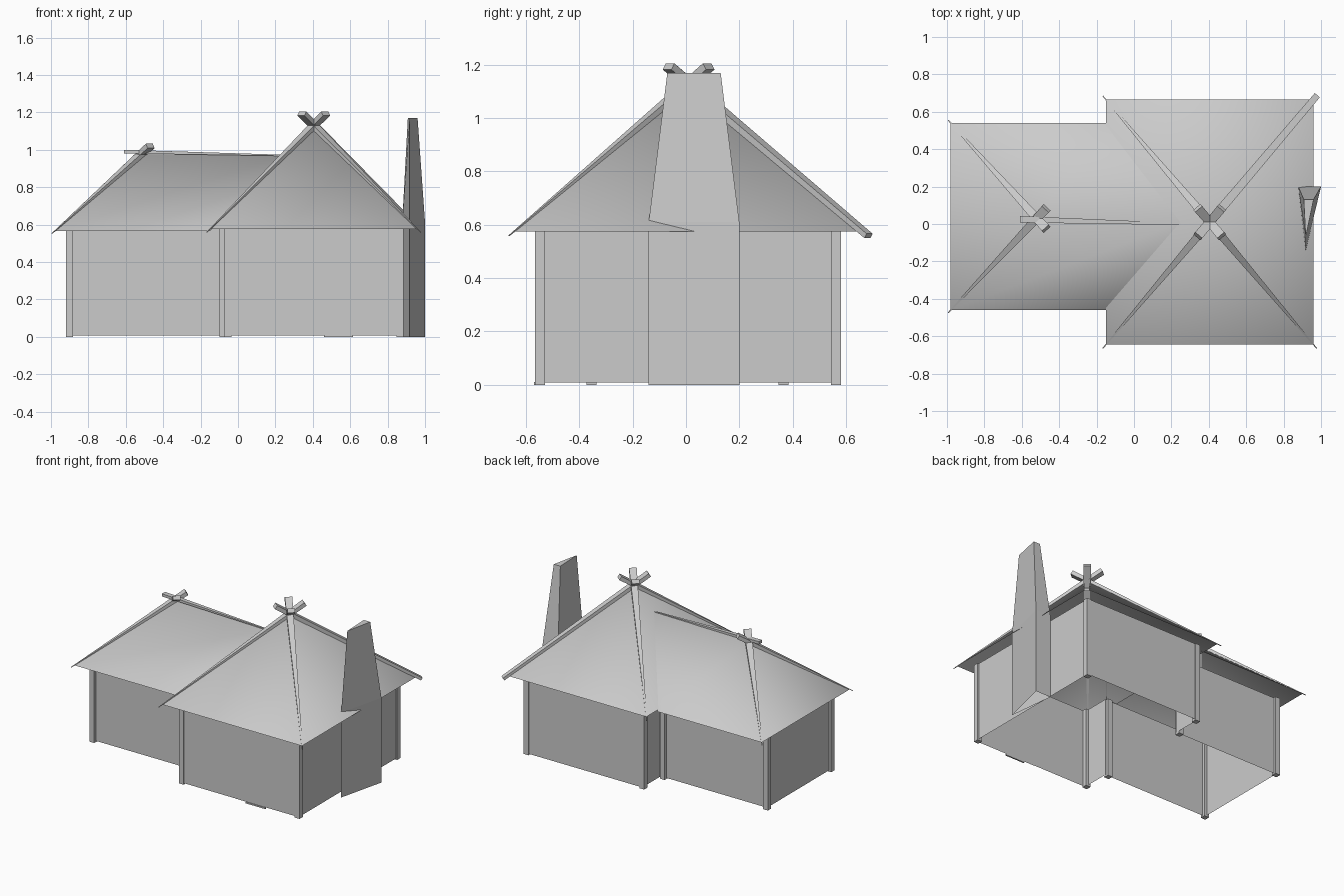
import bpy
from mathutils import Vector

if "Cube" in bpy.data.objects:
    bpy.data.objects.remove(bpy.data.objects["Cube"])


def mesh_object(name, verts, faces, smooth=False):
    me = bpy.data.meshes.new(name)
    me.from_pydata([tuple(v) for v in verts], [], faces)
    me.update()
    if smooth:
        me.shade_smooth()
    ob = bpy.data.objects.new(name, me)
    bpy.context.collection.objects.link(ob)
    return ob


def loft(name, bottom, top, caps=True):
    """Skin two matching loops; caps close the ends."""
    n = len(bottom)
    faces = [(i, (i + 1) % n, n + (i + 1) % n, n + i) for i in range(n)]
    if caps:
        faces += [tuple(reversed(range(n))), tuple(range(n, 2 * n))]
    return mesh_object(name, list(bottom) + list(top), faces)


def box(name, x0, x1, y0, y1, z0, z1):
    ring = [(x0, y0), (x1, y0), (x1, y1), (x0, y1)]
    return loft(name, [(*p, z0) for p in ring], [(*p, z1) for p in ring])


def panel(name, x0, x1, y, z0, z1):
    """Flat wall panel; y gives the plane, its sign the outward side."""
    pts = [(x0, y, z0), (x1, y, z0), (x1, y, z1), (x0, y, z1)]
    face = (0, 1, 2, 3) if y < 0 else (3, 2, 1, 0)
    return mesh_object(name, pts, [face])


def beam(name, a, b, width, thick, taper=1.0):
    """Rectangular pole from a to b, scaled by taper at a."""
    a, b = Vector(a), Vector(b)
    d = (b - a).normalized()
    side = d.cross(Vector((0, 0, 1))).normalized() * width / 2
    up = side.cross(d).normalized() * thick / 2
    ring = [-side - up, side - up, side + up, -side + up]
    return loft(name, [a + r * taper for r in ring], [b + r for r in ring])


# Walls: one open L-shaped shell
plan = [(-.9, -.355), (-.055, -.355), (-.055, -.56), (.875, -.56),
        (.875, .575), (-.055, .575), (-.055, .365), (-.9, .365)]
loft("walls", [(x, y, .008) for x, y in plan],
     [(x, y, .575) for x, y in plan], caps=False)

# Corner posts
for x, y in [(-.9, -.355), (-.08, -.355), (-.055, -.547), (.866, -.547),
             (.866, .562), (-.055, .562), (-.08, .365), (-.9, .365)]:
    r = .019
    box("corner_post", x - r, x + r, y - r, y + r, 0, .575)

# Windows, front and back, plus door and step
for x0, y in [(-.6, -.36), (.04, -.565), (.28, .58), (-.59, .37)]:
    panel("window", x0, x0 + .23, y, .21, .42)
panel("door", .37, .615, -.565, .01, .475)
box("door_step", .46, .615, -.57, -.56, 0, .01)

# Main pyramid roof
apex = Vector((.405, .01, 1.13))
eave = [Vector(p) for p in [(-.15, -.645, .575), (.96, -.645, .575),
                            (.96, .665, .575), (-.15, .665, .575)]]
mesh_object("main_roof", eave + [apex],
            [(i, (i + 1) % 4, 4) for i in range(4)], smooth=True)

# Wing roof: hipped end, meeting the main roof along two valleys
peak = Vector((-.52, .03, .975))
ridge_end = Vector((.25, .01, .972))
wing = [Vector(p) for p in [(-.98, -.46, .565), (-.15, -.46, .565),
                            (-.15, .54, .565), (-.98, .54, .565)]]
mesh_object("wing_roof", wing + [peak, ridge_end],
            [(0, 1, 5, 4), (2, 3, 4, 5), (3, 0, 4)], smooth=True)

# Hip poles crossing over each peak; tapered where they sink into the eaves,
# except the back right one, which stays thick
for corners, top, over in [(eave, apex, .115), ([wing[0], wing[3]], peak, .11)]:
    for c in corners:
        run = top - c
        thick_end = c.x > 0 and c.y > 0
        beam("hip_pole", c - run * .03, top + run * over, .05, .028,
             taper=.7 if thick_end else .1)

# Ridge pole of the wing
beam("ridge_pole", (.25, .0, .97), (-.61, .025, .99), .035, .02, taper=.3)

# Chimney: triangular shaft, straight below and tapering above
base = [(.918, -.14), (1.0, .2), (.878, .2)]
top = [(.918, -.07), (.96, .13), (.908, .13)]
rings = [[(*p, 0) for p in base], [(*p, .61) for p in base],
         [(*p, 1.17) for p in top]]
faces = [(k + i, k + (i + 1) % 3, k + 3 + (i + 1) % 3, k + 3 + i)
         for k in (0, 3) for i in range(3)]
mesh_object("chimney", sum(rings, []), faces + [(6, 7, 8)])
